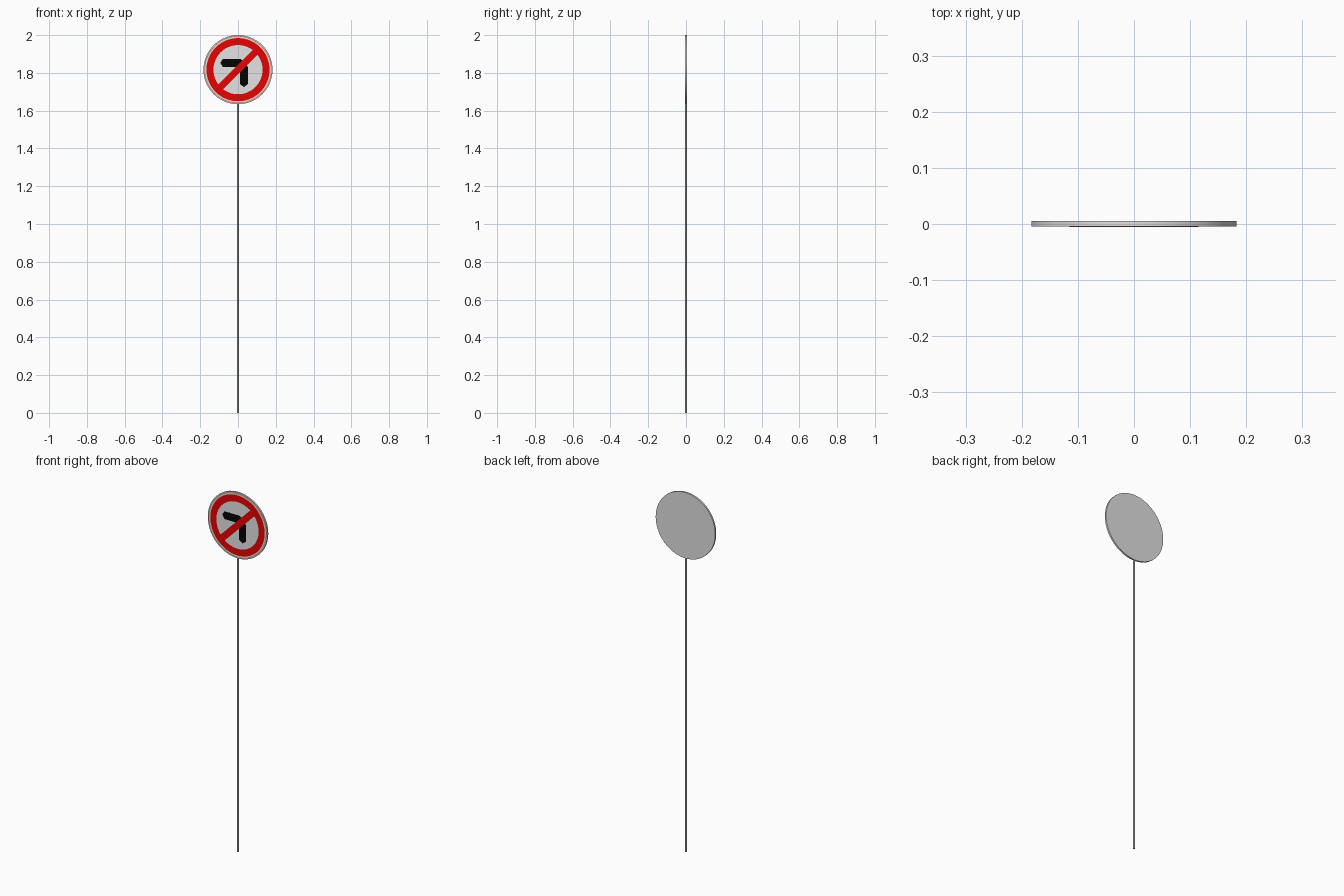
import bpy, bmesh, math
from mathutils import Vector

if "Cube" in bpy.data.objects:
    bpy.data.objects.remove(bpy.data.objects["Cube"])

CZ = 1.817          # height of the sign centre
R = 0.183           # sign radius
FRONT, BACK = -0.0045, 0.005
SEG = 64


def material(name, rgb):
    m = bpy.data.materials.new(name)
    m.diffuse_color = (*rgb, 1)
    m.use_nodes = True
    m.node_tree.nodes["Principled BSDF"].inputs["Base Color"].default_value = m.diffuse_color
    return m


GREY = material("metal grey", (0.74, 0.74, 0.74))
PALE = material("pale border", (0.76, 0.70, 0.62))
RUST = material("border edge red", (0.60, 0.13, 0.07))
RED = material("sign red", (0.80, 0.001, 0.001))
WHITE = material("sign white", (0.77, 0.77, 0.77))
BLACK = material("arrow black", (0.001, 0.001, 0.001))


def finish(name, bm, mats):
    bmesh.ops.recalc_face_normals(bm, faces=bm.faces)
    me = bpy.data.meshes.new(name)
    bm.to_mesh(me)
    bm.free()
    for m in mats:
        me.materials.append(m)
    ob = bpy.data.objects.new(name, me)
    bpy.context.collection.objects.link(ob)
    return ob


def plate(name, pts, y0, y1, mat):
    """Thin plate from an (x, z) outline around the sign centre."""
    bm = bmesh.new()
    f = bm.faces.new([bm.verts.new((x, y0, CZ + z)) for x, z in pts])
    ext = bmesh.ops.extrude_face_region(bm, geom=[f])["geom"]
    bmesh.ops.translate(bm, vec=(0, y1 - y0, 0),
                        verts=[v for v in ext if isinstance(v, bmesh.types.BMVert)])
    return finish(name, bm, [mat])


# Sign disc: concentric painted bands on the front, plain edge and back
bands = [(0.130, 4), (0.167, 3), (0.175, 1), (0.178, 2), (R, 0)]
bm = bmesh.new()


def ring(r, y):
    return [bm.verts.new((r * math.cos(a), y, CZ + r * math.sin(a)))
            for a in (2 * math.pi * i / SEG for i in range(SEG))]


def bridge(a, b, idx):
    for i in range(SEG):
        j = (i + 1) % SEG
        bm.faces.new((a[i], a[j], b[j], b[i])).material_index = idx


prev = ring(bands[0][0], FRONT)
bm.faces.new(prev).material_index = bands[0][1]
for r, idx in bands[1:]:
    cur = ring(r, FRONT)
    bridge(prev, cur, idx)
    prev = cur
back = ring(R, BACK)
bridge(prev, back, 0)
bm.faces.new(back).material_index = 0
disc = finish("sign_disc", bm, [GREY, PALE, RUST, RED, WHITE])

# Bent arrow: shaft rising, chamfered corner, arm pointing left
arrow = [(0.010, -0.076), (0.031, -0.092), (0.053, -0.076), (0.053, 0.012),
         (0.036, 0.038), (0.014, 0.057), (-0.080, 0.057), (-0.094, 0.036),
         (-0.080, 0.014), (-0.002, 0.014), (0.010, 0.002)]
plate("turn_arrow", arrow, FRONT, FRONT - 0.0002, BLACK)

# Diagonal red slash, drawn over the arrow
d, n = Vector((1, 1)).normalized(), Vector((-1, 1)).normalized()
slash = [d * (s * 0.145) + n * (t * 0.018)
         for s, t in ((-1, -1), (1, -1), (1, 1), (-1, 1))]
plate("red_slash", slash, FRONT, FRONT - 0.0005, RED)

# Thin pole, ending inside the lower edge of the disc
bm = bmesh.new()
top = CZ - R + 0.008
bmesh.ops.create_cone(bm, cap_ends=True, segments=16, radius1=0.0048,
                      radius2=0.0048, depth=top)
bmesh.ops.translate(bm, verts=bm.verts, vec=(0, 0.0003, top / 2))
pole = finish("pole", bm, [GREY])

# Smooth round sides, sharp rims
for ob in (disc, pole):
    bpy.ops.object.select_all(action='DESELECT')
    ob.select_set(True)
    bpy.context.view_layer.objects.active = ob
    bpy.ops.object.shade_smooth_by_angle(angle=math.radians(35))
